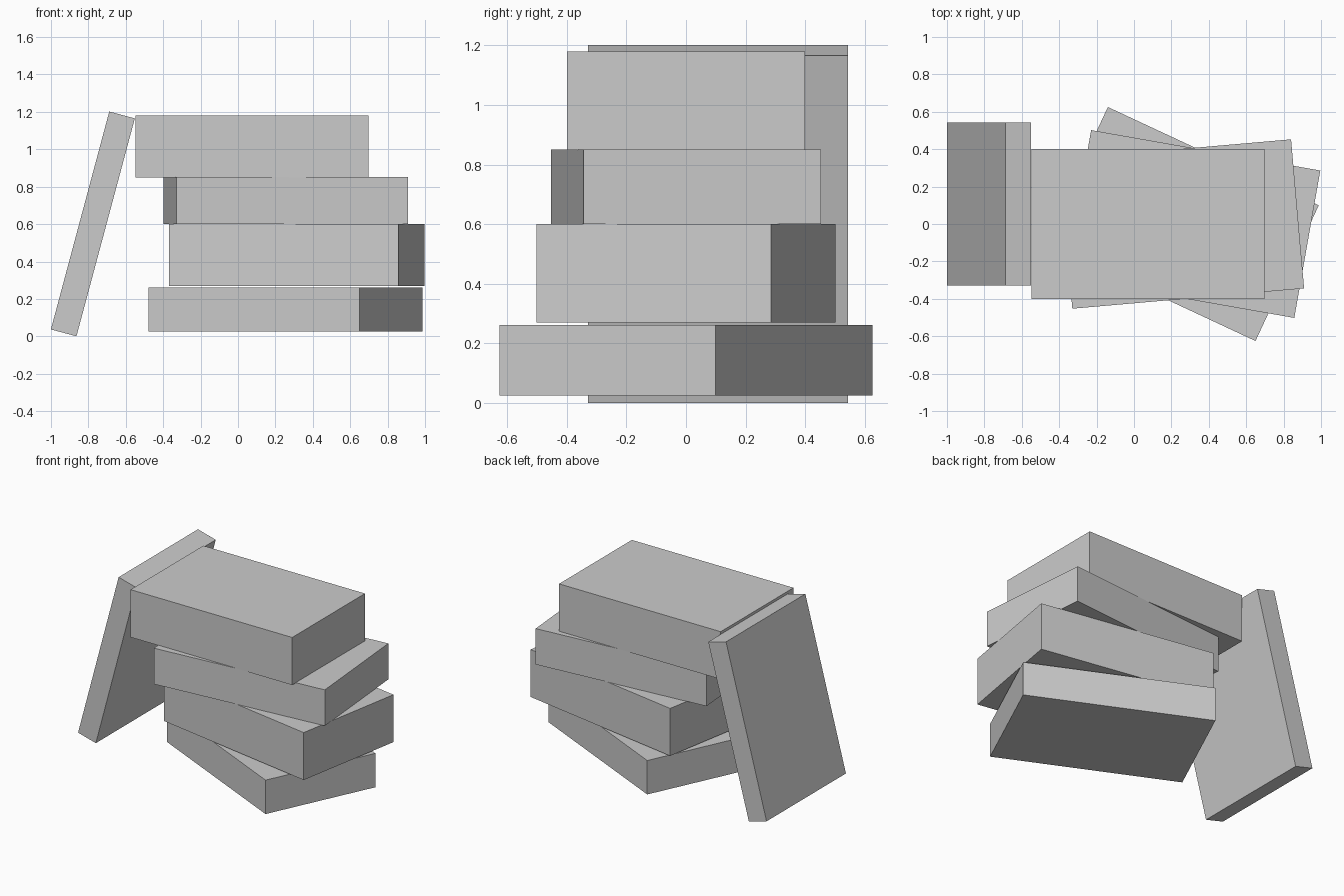
import bpy
from math import radians

if "Cube" in bpy.data.objects:
    bpy.data.objects.remove(bpy.data.objects["Cube"])


def block(name, size, location, rotation=(0, 0, 0)):
    """Plain box with applied dimensions, angles in degrees."""
    bpy.ops.mesh.primitive_cube_add(size=1, location=location,
                                    rotation=[radians(a) for a in rotation])
    ob = bpy.context.object
    ob.name = name
    ob.scale = size
    bpy.ops.object.transform_apply(location=False, rotation=False, scale=True)
    return ob


# Stack of twisted books: name, centre x, bottom z, top z, turn
LENGTH, WIDTH = 1.244, 0.80
stack = [
    ("bottom_book", 0.255, 0.025, 0.261, -25),
    ("lower_middle_book", 0.314, 0.270, 0.600, -10),
    ("upper_middle_book", 0.255, 0.601, 0.851, 5),
    ("top_book", 0.075, 0.849, 1.180, 0),
]
for name, x, z0, z1, turn in stack:
    block(name, (LENGTH, WIDTH, z1 - z0), (x, 0, (z0 + z1) / 2), (0, 0, turn))

# Book leaning against the stack
block("leaning_book", (0.1415, 0.872, 1.206), (-0.776, 0.107, 0.601), (0, 15, 0))
